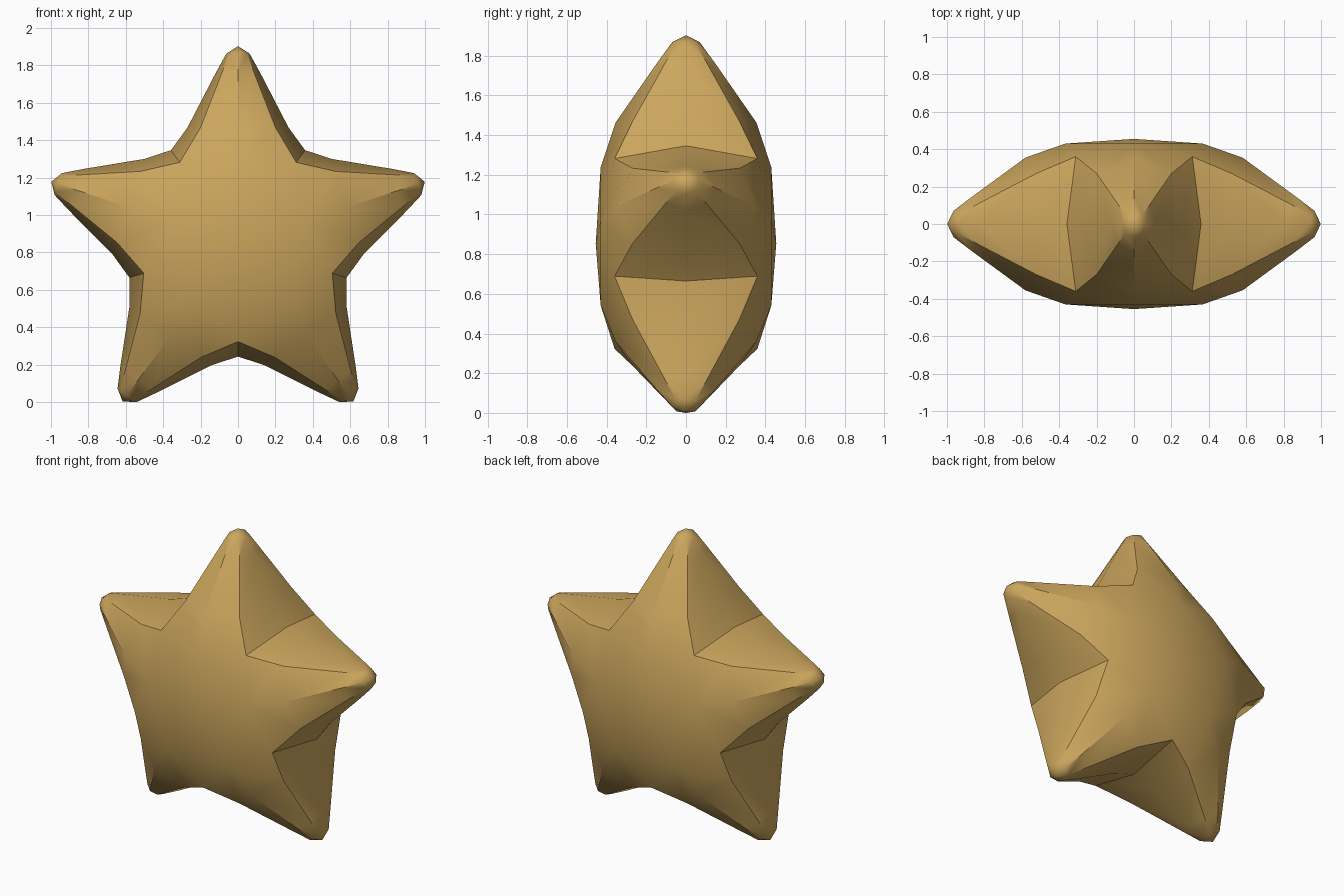
import bpy, bmesh
from math import sin, cos, pi, radians
from mathutils import Vector, Matrix

old = bpy.data.objects.get("Cube")
if old:
    bpy.data.objects.remove(old)

CENTRE_Z = 0.853

# One flat colour
gold = bpy.data.materials.new("warm gold")
gold.use_nodes = True
colour = (0.60, 0.38, 0.11, 1)
gold.diffuse_color = colour
gold.node_tree.nodes["Principled BSDF"].inputs["Base Color"].default_value = colour

# Quarter of one upright arm, as (sideways, outwards, depth)
centre = Vector((0, 0, 0.455))
shoulder = Vector((0, 0.385, 0.43))
tip = Vector((0, 1.05, 0))
valley = [Vector((0.53 * sin(pi / 5), 0.53 * cos(pi / 5), 0.36)),
          Vector((0.61 * sin(pi / 5), 0.61 * cos(pi / 5), 0))]
# Each ring: spine, crease and side point
rings = [[Vector(p) for p in ring] for ring in (
    ((0, 0.61, 0.355), (0.20, 0.615, 0.27), (0.27, 0.615, 0)),
    ((0, 0.905, 0.15), (0.085, 0.91, 0.105), (0.12, 0.905, 0)),
    ((0, 1.015, 0.07), (0.045, 1.012, 0.047), (0.062, 1.01, 0)))]

patch = [(shoulder, valley[0], rings[0][1], rings[0][0]),
         (valley[0], valley[1], rings[0][2], rings[0][1])]
for low, high in zip(rings, rings[1:]):
    patch += [(low[i], low[i + 1], high[i + 1], high[i]) for i in (0, 1)]
patch += [(rings[-1][i], rings[-1][i + 1], tip) for i in (0, 1)]

# Body faces that join one arm to the next
next_shoulder = Matrix.Rotation(-2 * pi / 5, 3, 'Z') @ shoulder
joins = [(centre, shoulder, next_shoulder), (shoulder, valley[0], next_shoulder)]

bm = bmesh.new()


def add_face(points, angle, side, depth):
    turn = Matrix.Rotation(angle, 3, 'Z')
    verts = []
    for p in points:
        q = turn @ Vector((p.x * side, p.y, p.z * depth))
        verts.append(bm.verts.new((q.x, -q.z, q.y + CENTRE_Z)))
    bm.faces.new(verts)


# Five arms, each mirrored sideways and front to back
for arm in range(5):
    angle = arm * 2 * pi / 5
    for depth in (1, -1):
        for side in (1, -1):
            for face in patch:
                add_face(face, angle, side, depth)
        for face in joins:
            add_face(face, angle, 1, depth)
bmesh.ops.remove_doubles(bm, verts=bm.verts, dist=0.0005)
bmesh.ops.recalc_face_normals(bm, faces=bm.faces)

mesh = bpy.data.meshes.new("puffy_star")
bm.to_mesh(mesh)
bm.free()
mesh.materials.append(gold)
star = bpy.data.objects.new("puffy_star", mesh)
bpy.context.collection.objects.link(star)

# Smooth surfaces with crisp creases
bpy.ops.object.select_all(action='DESELECT')
star.select_set(True)
bpy.context.view_layer.objects.active = star
bpy.ops.object.shade_smooth_by_angle(angle=radians(35))
